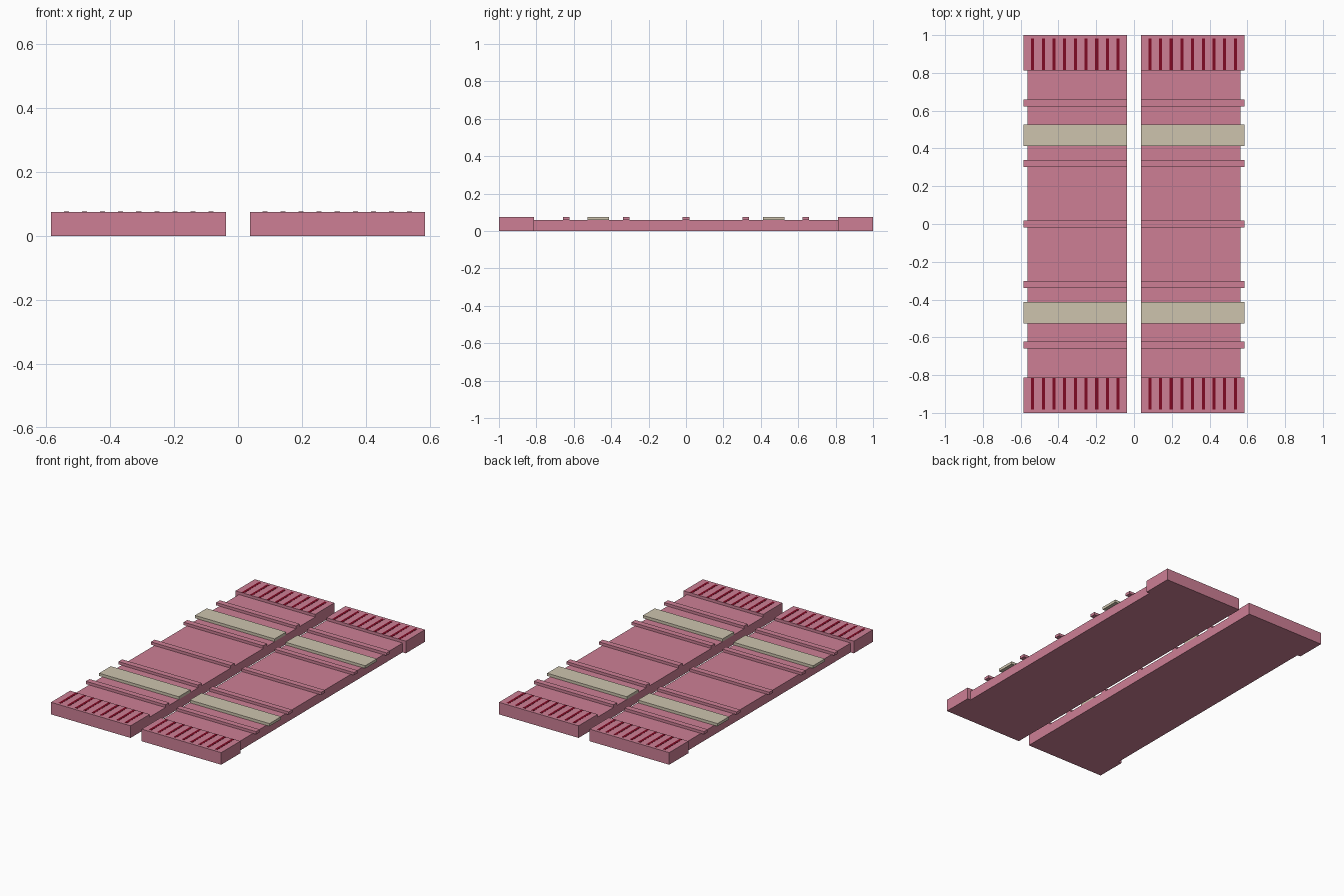
import bpy

if "Cube" in bpy.data.objects:
    bpy.data.objects.remove(bpy.data.objects["Cube"])

def material(name, rgb):
    # sRGB 0-255 to linear
    m = bpy.data.materials.new(name)
    lin = [((c / 255 + 0.055) / 1.055) ** 2.4 for c in rgb]
    m.diffuse_color = (*lin, 1)
    m.use_nodes = True
    m.node_tree.nodes["Principled BSDF"].inputs["Base Color"].default_value = m.diffuse_color
    return m

pink = material("dusty_pink", (205, 127, 149))
tan = material("tan", (205, 196, 174))
dark = material("dark_red", (128, 10, 36))

def box(name, x, y, z, mat):
    """Box from (min, max) ranges."""
    bpy.ops.mesh.primitive_cube_add(size=1, location=[(a + b) / 2 for a, b in (x, y, z)])
    ob = bpy.context.object
    ob.name = name
    ob.scale = [b - a for a, b in (x, y, z)]
    bpy.ops.object.transform_apply(location=False, rotation=False, scale=True)
    ob.data.materials.append(mat)

INNER, OUTER, SIDE = 0.038, 0.585, 0.563
DECK, TOP = 0.058, 0.075

for label, s in (("left", -1), ("right", 1)):
    span = lambda a, b: tuple(sorted((s * a, s * b)))
    wide = span(INNER, OUTER)
    # long deck plank
    box(label + "_deck", span(INNER, SIDE), (-0.812, 0.812), (0, DECK), pink)
    # raised cross ribs
    for y in (-0.64, -0.32, 0, 0.32, 0.64):
        box(label + "_rib", wide, (y - 0.018, y + 0.018), (DECK, TOP), pink)
    for t in (-1, 1):
        ends = lambda a, b: tuple(sorted((t * a, t * b)))
        # broad tan straps
        box(label + "_strap", wide, ends(0.413, 0.527), (DECK, TOP), tan)
        # end blocks with dark grip stripes
        box(label + "_end_block", wide, ends(0.812, 1), (0, TOP), pink)
        for i in range(9):
            x = 0.084 + i * 0.0566
            box(label + "_grip_stripe", span(x - 0.008, x + 0.008),
                ends(0.814, 0.982), (TOP - 0.001, TOP + 0.001), dark)
